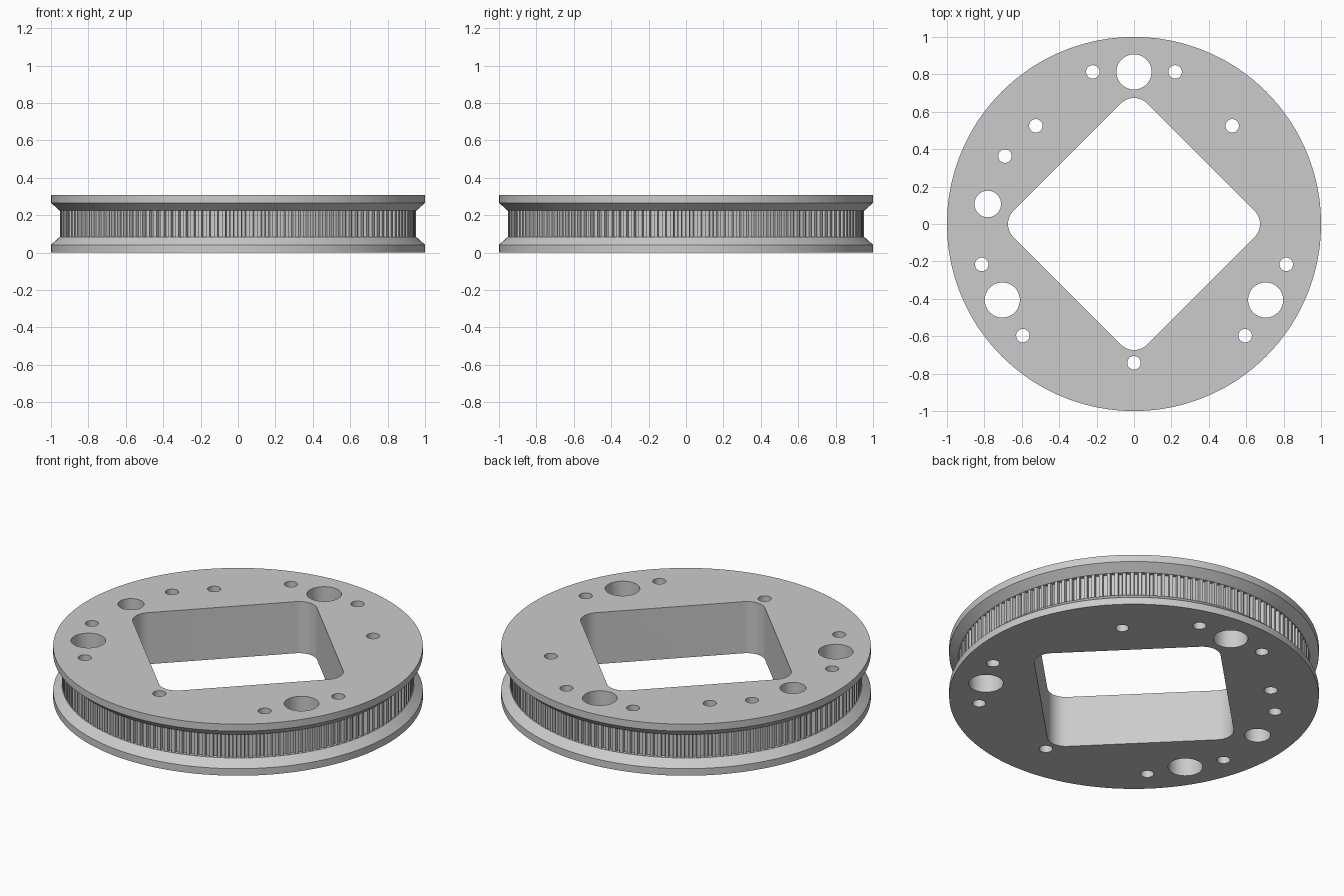
import bpy, bmesh
from math import cos, sin, tau, pi, sqrt

cube = bpy.data.objects.get("Cube")
if cube:
    bpy.data.objects.remove(cube, do_unlink=True)

HEIGHT, TEETH = 0.308, 140
TIP, ROOT = 0.952, 0.932

grey = bpy.data.materials.new("plain_grey")
grey.use_nodes = True
grey.diffuse_color = (0.6, 0.6, 0.6, 1)
grey.node_tree.nodes["Principled BSDF"].inputs["Base Color"].default_value = grey.diffuse_color


def loft(name, rings):
    """Closed solid through a stack of rings with equal point counts."""
    bm = bmesh.new()
    loops = [[bm.verts.new(p) for p in ring] for ring in rings]
    n = len(loops[0])
    for a, b in zip(loops, loops[1:]):
        for i in range(n):
            j = (i + 1) % n
            bm.faces.new((a[i], a[j], b[j], b[i]))
    bm.faces.new(loops[0][::-1])
    bm.faces.new(loops[-1])
    bm.normal_update()
    mesh = bpy.data.meshes.new(name)
    bm.to_mesh(mesh)
    bm.free()
    mesh.materials.append(grey)
    obj = bpy.data.objects.new(name, mesh)
    bpy.context.collection.objects.link(obj)
    return obj


# Toothed belt pulley: two flanges with sloped inner lips around a toothed band
tooth = [(0, TIP), (0.42, TIP), (0.5, ROOT), (0.92, ROOT)]


def ring(z, radius=None):
    pts = []
    for k in range(TEETH):
        for part, r in tooth:
            a = tau * (k + part) / TEETH
            r = radius or r
            pts.append((r * cos(a), r * sin(a), z))
    return pts


low, lip = 0.042, 0.084
pulley = loft("belt_pulley", [
    ring(0, 1), ring(low, 1), ring(lip, TIP + 0.001), ring(lip),
    ring(HEIGHT - lip), ring(HEIGHT - lip, TIP + 0.001),
    ring(HEIGHT - low, 1), ring(HEIGHT, 1)])


def prism(name, outline):
    return loft(name, [[(x, y, z) for x, y in outline] for z in (-0.1, HEIGHT + 0.1)])


def circle(x, y, r, n=48):
    return [(x + r * cos(tau * i / n), y + r * sin(tau * i / n)) for i in range(n)]


# Rounded diamond opening
CORNER, ROUND = 0.715, 0.1
centre = CORNER - ROUND * sqrt(2)
diamond = []
for q in range(4):
    mid = q * pi / 2
    for s in range(13):
        a = mid - pi / 4 + s * pi / 24
        diamond.append((centre * cos(mid) + ROUND * cos(a),
                        centre * sin(mid) + ROUND * sin(a)))
cutters = [prism("diamond_cutter", diamond)]

# Three large holes, each flanked by two screw holes
SMALL, LARGE = 0.036, 0.094
holes = []
for k in range(3):
    a = pi / 2 + k * tau / 3
    for side, r in ((-0.22, SMALL), (0, LARGE), (0.22, SMALL)):
        holes.append((0.813 * cos(a) - side * sin(a), 0.813 * sin(a) + side * cos(a), r))

# Separate mounting holes and the medium side hole
holes += [(0.525, 0.525, SMALL), (-0.525, 0.525, SMALL), (0, -0.742, SMALL),
          (-0.69, 0.363, SMALL), (-0.782, 0.107, 0.071)]
cutters += [prism("hole_cutter", circle(*h)) for h in holes]

# Cut the openings, then discard the cutters
bpy.context.view_layer.objects.active = pulley
for cutter in cutters:
    cutter.hide_render = True
    mod = pulley.modifiers.new("opening", "BOOLEAN")
    mod.operation = "DIFFERENCE"
    mod.solver = "EXACT"
    mod.object = cutter
    bpy.ops.object.modifier_apply(modifier=mod.name)
for cutter in cutters:
    bpy.data.objects.remove(cutter, do_unlink=True)

# Smooth round walls, crisp edges
bpy.ops.object.select_all(action="DESELECT")
pulley.select_set(True)
bpy.ops.object.shade_smooth_by_angle(angle=pi / 6)
